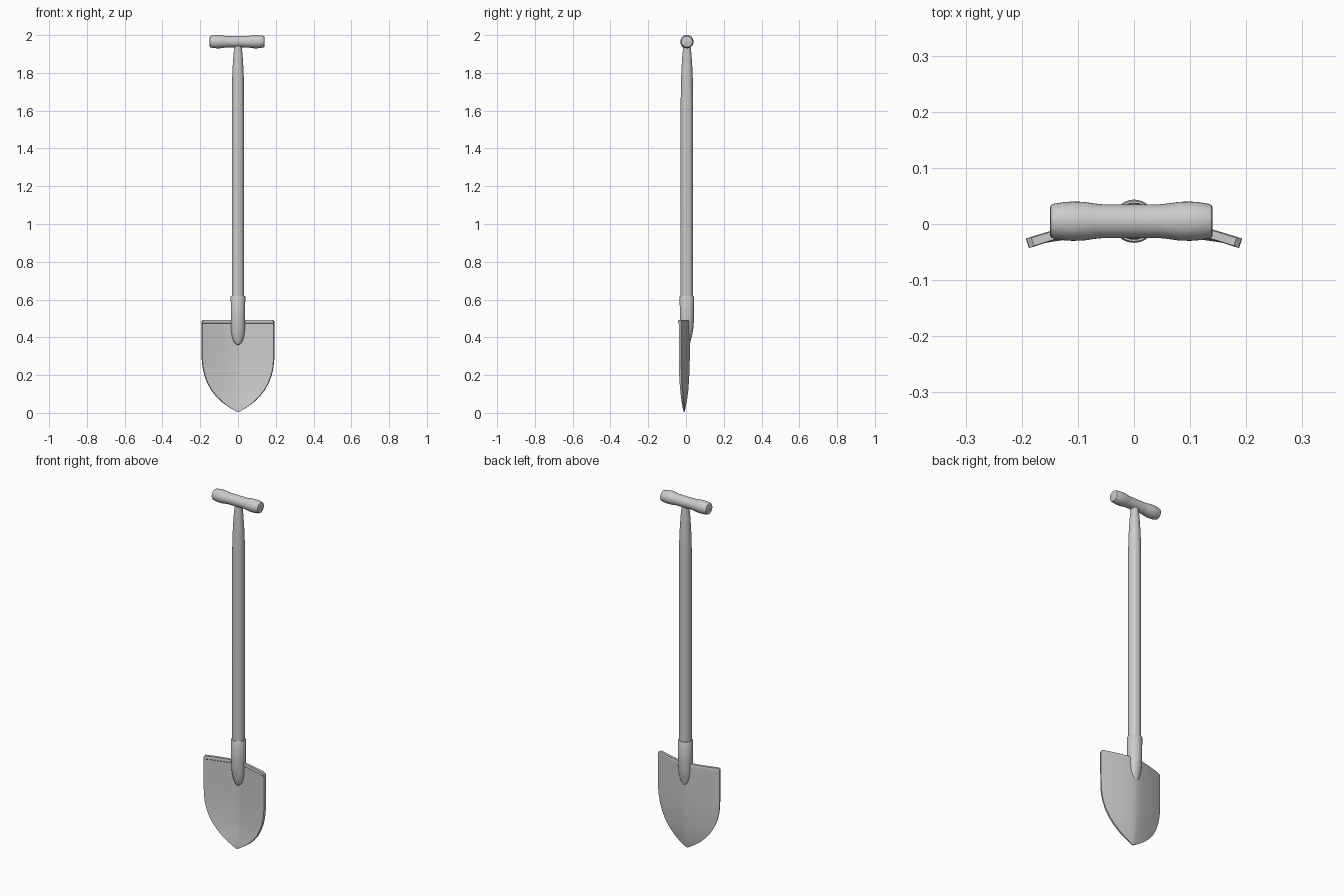
import bpy, bmesh, math

if "Cube" in bpy.data.objects:
    bpy.data.objects.remove(bpy.data.objects["Cube"])


def loft(name, rings, angle=35):
    """Skin a list of equal-length closed rings and cap both ends."""
    bm = bmesh.new()
    rows = [[bm.verts.new(p) for p in ring] for ring in rings]
    n = len(rows[0])
    for a, b in zip(rows, rows[1:]):
        for i in range(n):
            j = (i + 1) % n
            bm.faces.new((a[i], a[j], b[j], b[i]))
    bm.faces.new(rows[0][::-1])
    bm.faces.new(rows[-1])
    bmesh.ops.recalc_face_normals(bm, faces=bm.faces)
    mesh = bpy.data.meshes.new(name)
    bm.to_mesh(mesh)
    bm.free()
    ob = bpy.data.objects.new(name, mesh)
    bpy.context.collection.objects.link(ob)
    bpy.ops.object.select_all(action='DESELECT')
    bpy.context.view_layer.objects.active = ob
    ob.select_set(True)
    bpy.ops.object.shade_smooth_by_angle(angle=math.radians(angle))
    return ob


def circle(rx, ry, n=32):
    return [(rx * math.cos(2 * math.pi * i / n), ry * math.sin(2 * math.pi * i / n)) for i in range(n)]


def lerp(table, z, k):
    """Interpolate column k of a table keyed by its first column."""
    for a, b in zip(table, table[1:]):
        if z <= b[0]:
            t = (z - a[0]) / (b[0] - a[0])
            return a[k] + (b[k] - a[k]) * t
    return table[-1][k]


YC = 0.005

# shaft: round pole narrowing under the grip
shaft = [(0.50, .033), (1.65, .033), (1.74, .032), (1.82, .029), (1.89, .0245), (1.935, .02), (1.96, .019)]
loft("shaft", [[(x, YC + y, z) for x, y in circle(r, r)] for z, r in shaft])

# grip: cross bar with a bulge on each side
half = [(0, .030), (.05, .030), (.065, .0315), (.085, .0345), (.105, .035), (.12, .034), (.138, .031), (.143, .029), (.145, .025)]
grip = [(-x, r) for x, r in half[:0:-1]] + half
loft("grip", [[(x - .005, YC + a, 1.965 + b) for a, b in circle(r, r)] for x, r in grip])

# socket: ferrule round the shaft, flattening to a rounded tongue on the blade
socket = [(.36, .003, .010), (.363, .011, .013), (.37, .018, .0165), (.385, .026, .021), (.405, .032, .026),
          (.43, .036, .031), (.46, .0375, .035), (.50, .038, .0375), (.615, .0385, .0385), (.62, .036, .036)]
loft("socket", [[(x, YC + y, z) for x, y in circle(rx, ry)] for z, rx, ry in socket])

# blade: z, half width, back centre line y, thickness
outline = [(0.004, .004, -.008, .004), (.012, .018, -.006, .006), (.03, .048, -.002, .009), (.055, .082, .003, .011),
           (.085, .114, .008, .012), (.12, .142, .012, .012), (.16, .164, .015, .012), (.20, .179, .0175, .012),
           (.24, .188, .019, .012), (.28, .192, .02, .012), (.36, .193, .02, .012), (.472, .193, .02, .012),
           (.476, .193, .02, .017), (.486, .192, .02, .017), (.493, .183, .018, .014)]


def blade_ring(z, w, yc, t, n=20):
    us = [-1 + 2 * i / n for i in range(n + 1)]

    def back(x):
        return yc - .046 * (abs(x) / .193) ** 1.35
    rear = [(w * u, back(w * u), z) for u in us]
    face = [((w - .35 * t) * u if w > .03 else w * u, back(w * u) - t, z) for u in us[::-1]]
    return rear + face


levels = []
for a, b in zip(outline, outline[1:]):
    steps = 2 if a[0] < .28 else 1
    levels += [a[0] + (b[0] - a[0]) * s / steps for s in range(steps)]
levels.append(outline[-1][0])
loft("blade", [blade_ring(z, *(lerp(outline, z, k) for k in (1, 2, 3))) for z in levels])
